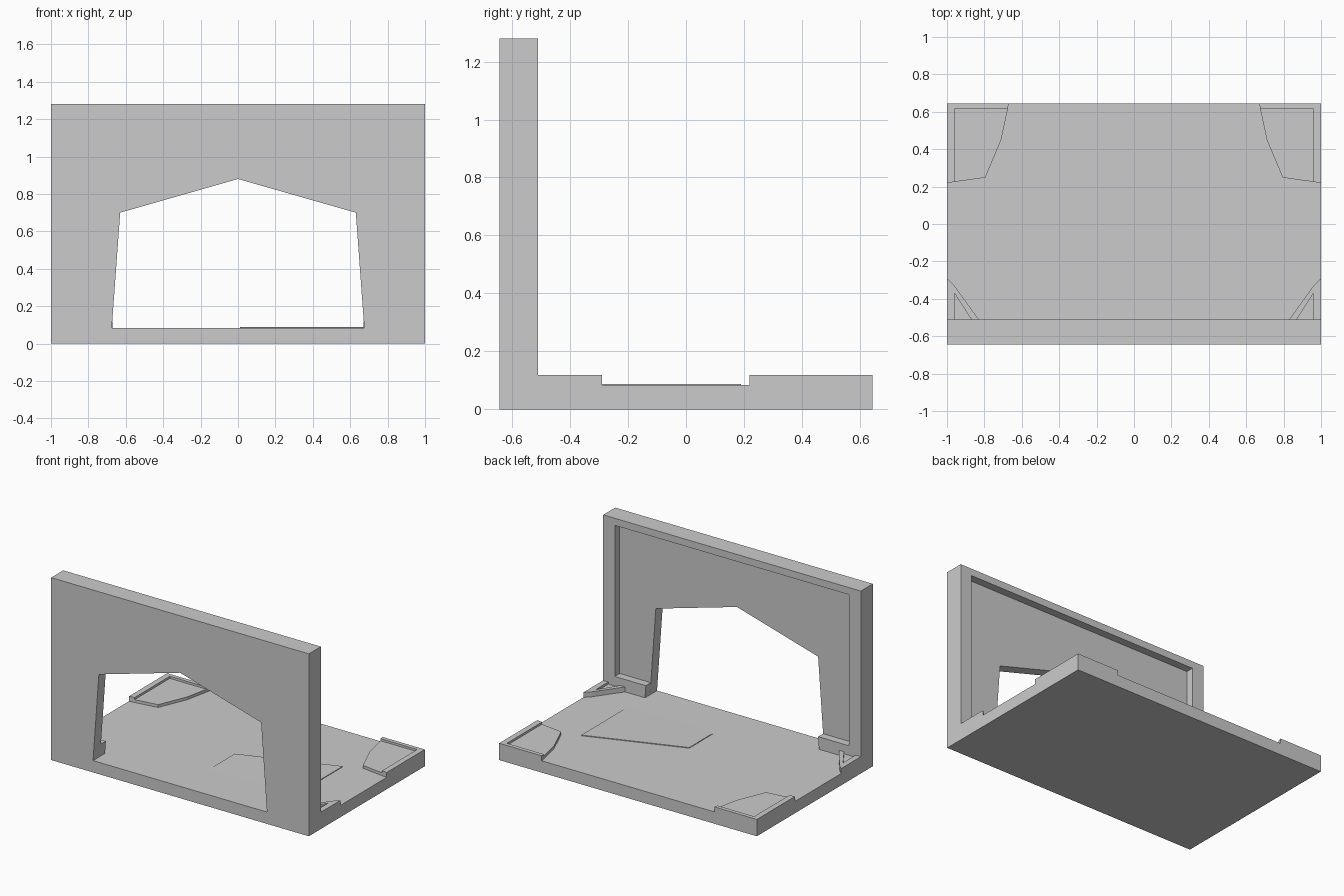
import bpy, bmesh
from mathutils import Vector

cube = bpy.data.objects.get("Cube")
if cube:
    bpy.data.objects.remove(cube, do_unlink=True)

grey = bpy.data.materials.new("plain grey")
grey.use_nodes = True
COLOUR = (0.6, 0.6, 0.6, 1)
grey.diffuse_color = COLOUR
grey.node_tree.nodes["Principled BSDF"].inputs["Base Color"].default_value = COLOUR

X, Y, FLOOR, RIM = 1.0, 0.643, 0.083, 0.118
WALL_BACK, PANEL_BACK, TOP = -0.51, -0.565, 1.28


def prism(name, outline, low, high, axis="z", slope=None):
    """Extrude a flat outline between two levels along an axis."""
    bm = bmesh.new()
    place = (lambda a, b: (a, b, low)) if axis == "z" else (lambda a, b: (a, low, b))
    face = bm.faces.new([bm.verts.new(place(a, b)) for a, b in outline])
    step = Vector((0, 0, high - low)) if axis == "z" else Vector((0, high - low, 0))
    made = bmesh.ops.extrude_face_region(bm, geom=[face])["geom"]
    top = [v for v in made if isinstance(v, bmesh.types.BMVert)]
    bmesh.ops.translate(bm, verts=top, vec=step)
    if slope:
        for v in top:
            v.co.z = slope(v.co)
    bmesh.ops.recalc_face_normals(bm, faces=bm.faces)
    mesh = bpy.data.meshes.new(name)
    bm.to_mesh(mesh)
    bm.free()
    mesh.materials.append(grey)
    obj = bpy.data.objects.new(name, mesh)
    bpy.context.collection.objects.link(obj)
    return obj


def mirrored(half):
    return half + [(-x, b) for x, b in reversed(half) if x != 0]


# Base slab
prism("floor_slab", [(-X, -Y), (X, -Y), (X, Y), (-X, Y)], 0, FLOOR)

# Slightly raised panel with a ramped front edge
prism("floor_panel", [(0.01, -0.33), (0.68, -0.33), (0.68, -0.27), (0.68, 0.19),
                      (0.01, -0.05), (0.01, -0.27)], FLOOR - 0.01, 0.088,
      slope=lambda p: FLOOR if p.y < -0.3 else 0.088)

# Wall panel with its peaked doorway
arch = [(0, 0.88), (0.63, 0.70), (0.675, FLOOR), (X, FLOOR), (X, TOP)]
prism("wall_panel", mirrored(arch), -Y, PANEL_BACK, "y")

# Raised border on the back of the wall, closed below each leg
border = [(0, 1.23), (0.91, 1.23), (0.91, 0.17), (0.669, 0.17),
          (0.675, FLOOR), (X, FLOOR), (X, TOP)]
prism("wall_border", mirrored(border), PANEL_BACK, WALL_BACK, "y")

for side, s in (("left", 1), ("right", -1)):
    flip = lambda pts: [(s * x, y) for x, y in pts]
    # Rear corner pad with a lip along the outer edges
    prism(side + "_rear_pad", flip([(0.96, 0.225), (0.795, 0.248), (0.71, 0.45),
                                    (0.675, 0.615), (0.96, 0.615)]), FLOOR, 0.103)
    prism(side + "_rear_lip", flip([(X, 0.22), (0.96, 0.225), (0.96, 0.615),
                                    (0.675, 0.615), (0.67, Y), (X, Y)]), FLOOR, RIM)
    # Front corner pad with a lip
    prism(side + "_front_pad", flip([(0.96, WALL_BACK), (0.87, WALL_BACK),
                                     (0.96, -0.37)]), FLOOR, 0.103)
    prism(side + "_front_lip", flip([(X, WALL_BACK), (0.96, WALL_BACK), (0.96, -0.37),
                                     (0.87, WALL_BACK), (0.83, WALL_BACK), (0.96, -0.33),
                                     (X, -0.29)]), FLOOR, RIM)
